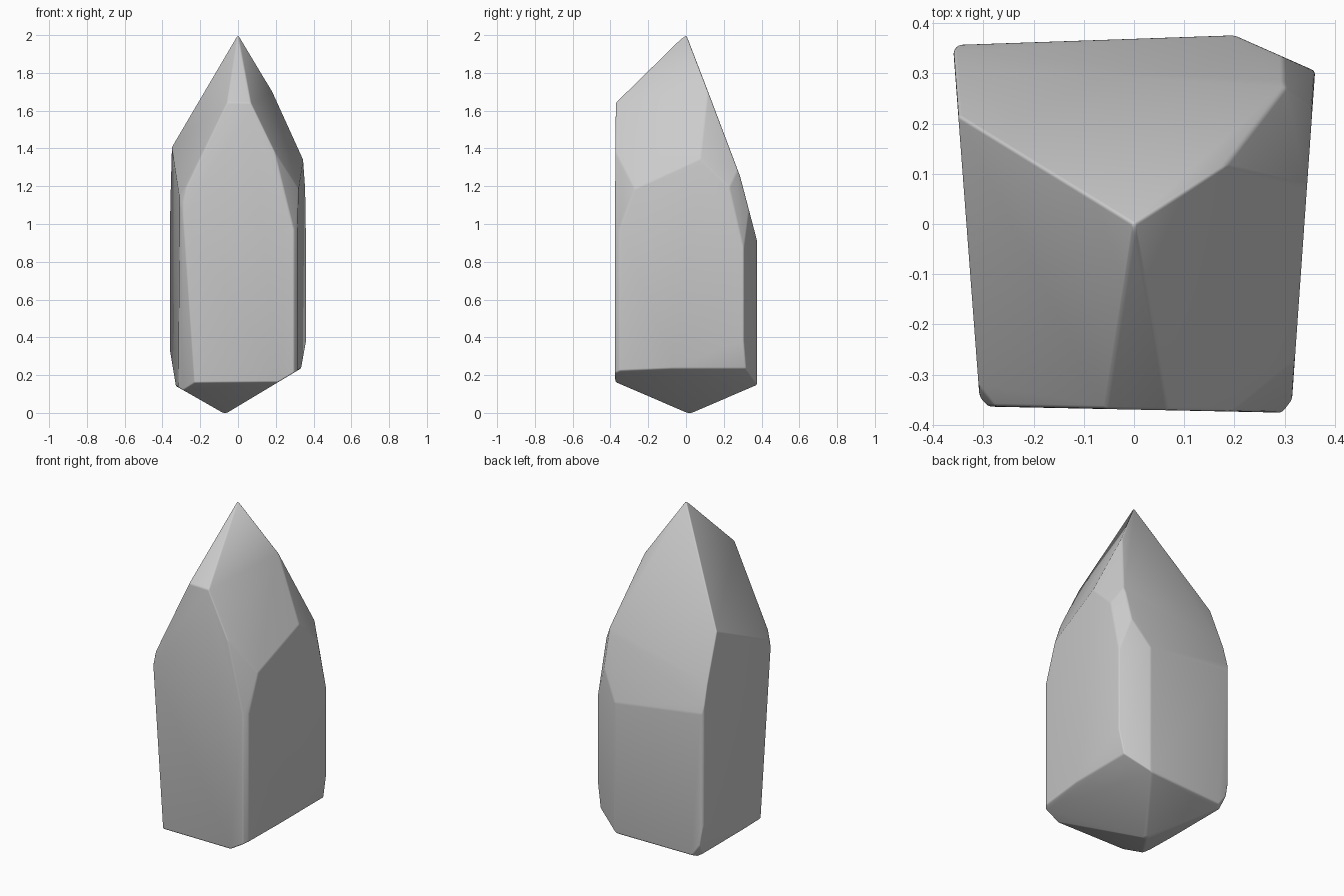
import bpy, bmesh
from mathutils import Vector

cube = bpy.data.objects.get("Cube")
if cube:
    bpy.data.objects.remove(cube, do_unlink=True)

# Grey stone material
stone = bpy.data.materials.new("grey_stone")
stone.use_nodes = True
stone.diffuse_color = (0.6, 0.6, 0.6, 1)
stone.node_tree.nodes["Principled BSDF"].inputs["Base Color"].default_value = (0.6, 0.6, 0.6, 1)

# Plan outline of the shaft, raised into a prism
outline = [(-.36, .345), (-.35, .357), (.2, .376), (.361, .305), (.315, -.35),
           (.295, -.376), (-.29, -.364), (-.308, -.345)]
bm = bmesh.new()
base = bm.faces.new([bm.verts.new((x, y, 0)) for x, y in outline])
top = bmesh.ops.extrude_face_region(bm, geom=[base])
bmesh.ops.translate(bm, vec=(0, 0, 2.1),
                    verts=[v for v in top["geom"] if isinstance(v, bmesh.types.BMVert)])
bmesh.ops.recalc_face_normals(bm, faces=bm.faces)


def cleave(height, slope_x, slope_y, side):
    """Cut along z = height + slope_x * x + slope_y * y and cap the cut."""
    cut = bmesh.ops.bisect_plane(
        bm, geom=bm.verts[:] + bm.edges[:] + bm.faces[:], dist=1e-5,
        plane_co=Vector((0, 0, height)),
        plane_no=Vector((-slope_x, -slope_y, 1)) * side, clear_outer=True)
    edges = [e for e in cut["geom_cut"] if isinstance(e, bmesh.types.BMEdge) and e.is_boundary]
    if edges:
        bmesh.ops.contextual_create(bm, geom=edges)
    bmesh.ops.remove_doubles(bm, verts=bm.verts, dist=1e-4)


# Tip facets: left, right, back, narrow front ridge
for facet in [(2.005, 2.1, .65), (2.005, -2.05, .6), (2.005, .05, -2.68), (2.005, 0, .98)]:
    cleave(*facet, 1)
# Shoulder facets: back, upper and lower right back, left front, right front
for facet in [(2.34, 0, -3.8), (2.23, -2.4, -.8), (3.89, -5, -4),
              (3.66, 5, 3), (3.28, -4, 3)]:
    cleave(*facet, 1)
# Base facets: right, left, front, back
for facet in [(.035, .6, 0), (-.045, -.57, 0), (.003, 0, -.43), (-.013, 0, .43)]:
    cleave(*facet, -1)
# Worn lower corners: tapering left front, left, right, left back
for facet in [(-7, -14.8, -10.3), (-1.83, -6, 0), (-1.6, 5.5, 0), (-.66, -1.4, 1.1)]:
    cleave(*facet, -1)
bmesh.ops.recalc_face_normals(bm, faces=bm.faces)

mesh = bpy.data.meshes.new("crystal")
bm.to_mesh(mesh)
bm.free()
mesh.materials.append(stone)
crystal = bpy.data.objects.new("crystal", mesh)
bpy.context.collection.objects.link(crystal)

# Softly worn edges
bevel = crystal.modifiers.new("worn_edges", "BEVEL")
bevel.width = 0.03
bevel.segments = 3
bevel.limit_method = "ANGLE"
bevel.angle_limit = 0.2
for polygon in mesh.polygons:
    polygon.use_smooth = True
